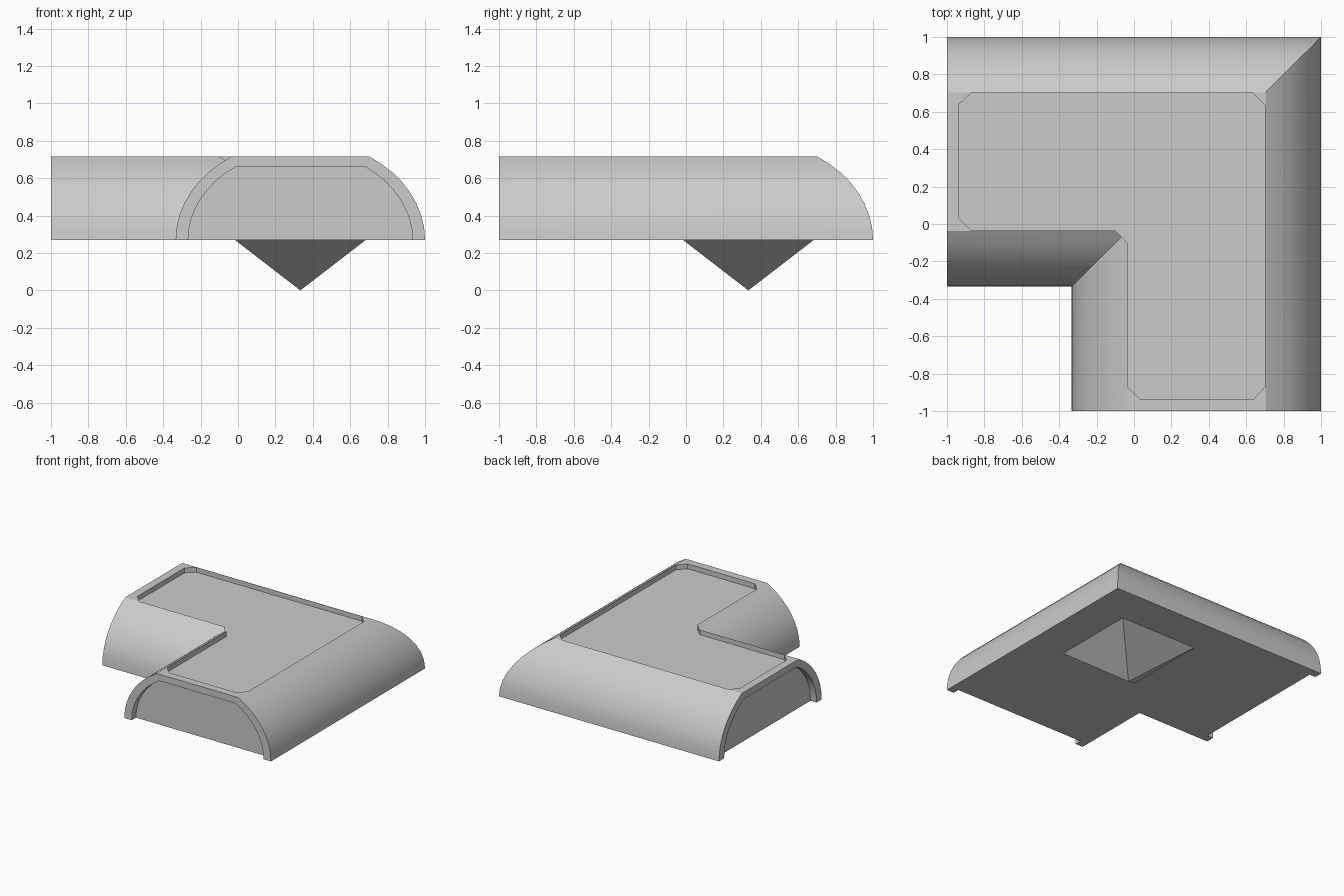
import bpy, bmesh, math

if "Cube" in bpy.data.objects:
    bpy.data.objects.remove(bpy.data.objects["Cube"])

MID = 1 / 3          # centre line of each arm
BASE = 0.27          # underside height of the body


def arch(half, top_half, height, drop=0.0, n=8):
    """Flat-topped elliptical arch as (across, z) points."""
    a_max = math.acos(top_half / half)
    rise = height / math.sin(a_max)
    side = [(half * math.cos(a_max * i / n), BASE + rise * math.sin(a_max * i / n))
            for i in range(n + 1)]
    if drop:
        side.insert(0, (half, BASE - drop))
    return [(MID + u, z) for u, z in side] + [(MID - u, z) for u, z in reversed(side)]


def loft(name, rings):
    """Closed solid skinned through matching rings of points."""
    bm = bmesh.new()
    loops = [[bm.verts.new(p) for p in r] for r in rings]
    n = len(loops[0])
    for a, b in zip(loops, loops[1:]):
        for i in range(n):
            j = (i + 1) % n
            bm.faces.new((a[i], a[j], b[j], b[i]))
    bm.faces.new(loops[0])
    bm.faces.new(loops[-1])
    bmesh.ops.recalc_face_normals(bm, faces=bm.faces)
    me = bpy.data.meshes.new(name)
    bm.to_mesh(me)
    bm.free()
    ob = bpy.data.objects.new(name, me)
    bpy.context.collection.objects.link(ob)
    return ob


def cut(target, cutter):
    cutter.hide_render = True
    mod = target.modifiers.new("cut", 'BOOLEAN')
    mod.operation = 'DIFFERENCE'
    mod.solver = 'EXACT'
    mod.object = cutter
    bpy.context.view_layer.objects.active = target
    bpy.ops.object.modifier_apply(modifier=mod.name)
    bpy.data.objects.remove(cutter)


# Corner body: arched profile swept around a mitred right angle
outer = arch(2 / 3, 0.37, 0.445)
body = loft("corner_body", [[(-1, u, z) for u, z in outer],
                            [(u, u, z) for u, z in outer],
                            [(u, -1, z) for u, z in outer]])

# Shallow arched recess in both arm ends, open underneath
inner = arch(0.6, 0.347, 0.39, drop=0.1)
cut(body, loft("front_recess", [[(u, y, z) for u, z in inner] for y in (-1.1, -0.945)]))
cut(body, loft("left_recess", [[(x, u, z) for u, z in inner] for x in (-1.1, -0.945)]))

# Sunken top panel with clipped corners, symmetric about the mitre
half = [(0.635, 0.701), (-0.87, 0.701), (-0.935, 0.64), (-0.935, 0.03),
        (-0.87, -0.036), (-0.10, -0.036)]
panel = half + [(y, x) for x, y in reversed(half)]
cut(body, loft("top_recess", [[(x, y, z) for x, y in panel] for z in (0.675, 0.9)]))

bpy.ops.object.select_all(action='DESELECT')
body.select_set(True)
bpy.context.view_layer.objects.active = body
bpy.ops.object.shade_smooth_by_angle(angle=math.radians(25))

# Inverted pyramid support below
bpy.ops.mesh.primitive_cone_add(vertices=4, radius1=0, radius2=0.35 * math.sqrt(2),
                                depth=BASE, location=(MID, MID, BASE / 2))
foot = bpy.context.object
foot.name = "pyramid_foot"
foot.rotation_euler.z = math.radians(45)
